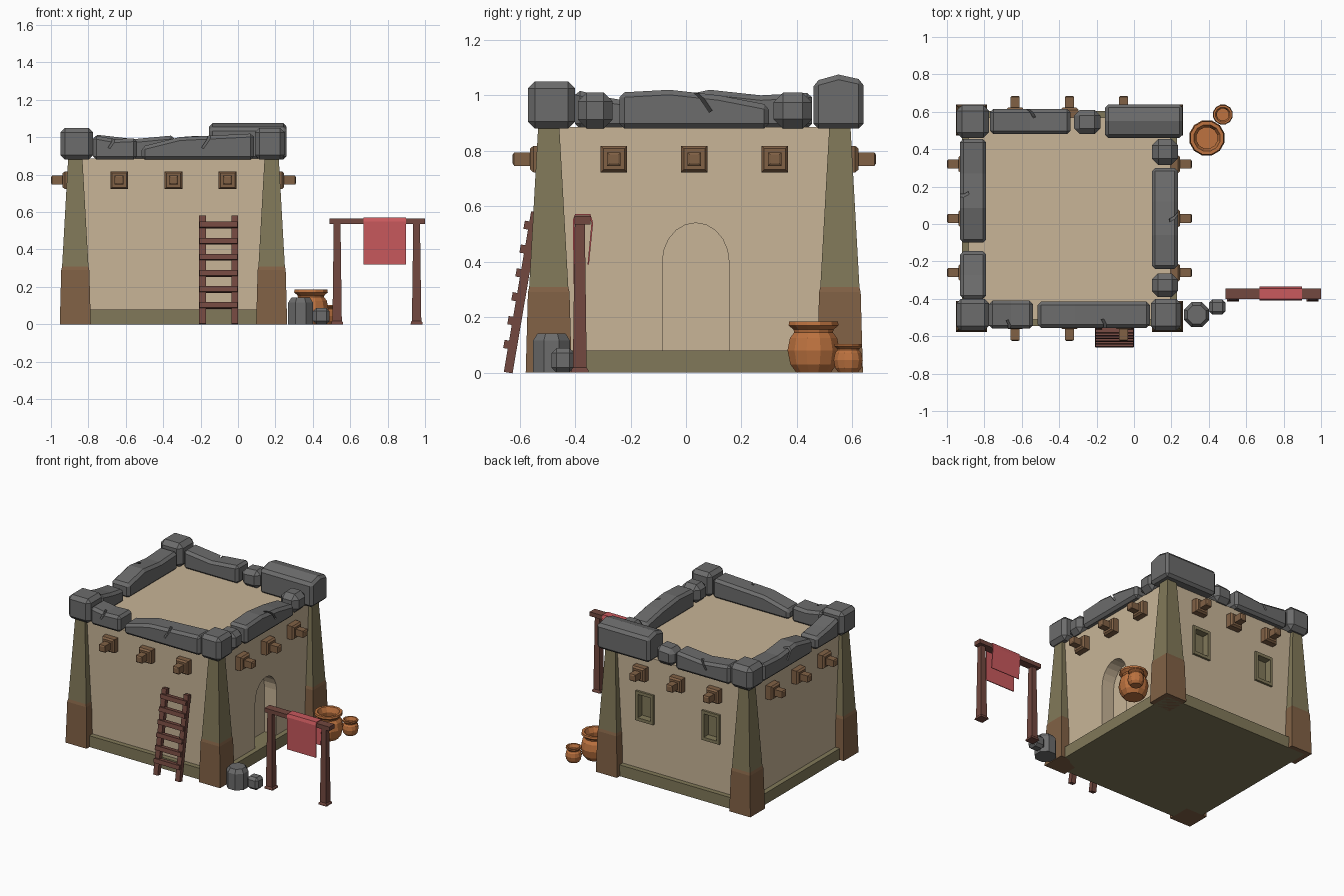
import bpy, bmesh
from math import pi, cos, sin, atan
from mathutils import Matrix, Vector

if "Cube" in bpy.data.objects:
    bpy.data.objects.remove(bpy.data.objects["Cube"])

CX, CY = -0.345, 0.03   # middle of the house


def material(name, r, g, b):
    m = bpy.data.materials.new(name)
    m.diffuse_color = (r, g, b, 1)
    m.use_nodes = True
    m.node_tree.nodes["Principled BSDF"].inputs["Base Color"].default_value = m.diffuse_color
    return m


SAND = material("sand_plaster", 0.58, 0.46, 0.31)
OLIVE = material("olive_plaster", 0.22, 0.19, 0.10)
BROWN = material("brown_timber", 0.22, 0.12, 0.06)
DARK = material("dark_timber", 0.17, 0.065, 0.05)
CLOTH = material("red_cloth", 0.58, 0.10, 0.11)
CLAY = material("clay", 0.51, 0.17, 0.05)
STONE = material("grey_stone", 0.15, 0.15, 0.15)


def finish(bm, name, mat):
    bmesh.ops.recalc_face_normals(bm, faces=bm.faces)
    me = bpy.data.meshes.new(name)
    bm.to_mesh(me)
    bm.free()
    if mat:
        me.materials.append(mat)
    ob = bpy.data.objects.new(name, me)
    bpy.context.collection.objects.link(ob)
    return ob


def bevel(bm, width):
    edges = [e for e in bm.edges if e.calc_face_angle(0) > 0.5]
    bmesh.ops.bevel(bm, geom=edges, offset=width, segments=1, affect='EDGES')


def box(name, lo, hi, mat, tilt=None, bev=0):
    bm = bmesh.new()
    lo, hi = Vector(lo), Vector(hi)
    bmesh.ops.create_cube(bm, size=1, matrix=Matrix.Diagonal((*(hi - lo), 1)))
    if bev:
        bevel(bm, bev)
    m = Matrix.Translation((lo + hi) / 2)
    bm.transform(m @ tilt if tilt else m)
    return finish(bm, name, mat)


def loft(name, matrix, sections, mat, sides=4):
    """Stack of regular polygons, sections = (height, half width)."""
    bm = bmesh.new()
    rings = []
    for z, h in sections:
        r = h / cos(pi / sides)
        rings.append([bm.verts.new((r * cos(pi / sides * (2 * i + 1)), r * sin(pi / sides * (2 * i + 1)), z))
                      for i in range(sides)])
    for a, b in zip(rings, rings[1:]):
        for i in range(sides):
            j = (i + 1) % sides
            bm.faces.new((a[i], a[j], b[j], b[i]))
    bm.faces.new(rings[0])
    bm.faces.new(rings[-1])
    bm.transform(matrix)
    return finish(bm, name, mat)


def extrude(name, points, vec, mat, bev=0):
    bm = bmesh.new()
    f = bm.faces.new([bm.verts.new(p) for p in points])
    out = bmesh.ops.extrude_face_region(bm, geom=[f], use_keep_orig=True)
    bmesh.ops.translate(bm, vec=vec, verts=[v for v in out['geom'] if isinstance(v, bmesh.types.BMVert)])
    bmesh.ops.recalc_face_normals(bm, faces=bm.faces)
    if bev:
        bevel(bm, bev)
    return finish(bm, name, mat)


def cut(ob, cutter):
    cutter.hide_render = True
    mod = ob.modifiers.new("cut", 'BOOLEAN')
    mod.operation, mod.object, mod.solver = 'DIFFERENCE', cutter, 'EXACT'
    bpy.context.view_layer.objects.active = ob
    bpy.ops.object.modifier_apply(modifier=mod.name)
    bpy.data.objects.remove(cutter)


T = Matrix.Translation

# House body and plinth
walls = box("walls", (CX - .54, CY - .54, .01), (CX + .54, CY + .54, .885), SAND)
box("plinth", (CX - .575, CY - .575, 0), (CX + .575, CY + .575, .08), OLIVE)

# Arched doorway recess on the right side
arch = [(.1, -.085, .07), (.1, .155, .07)]
arch += [(.1, .035 + .12 * cos(pi * i / 10), .40 + .14 * sin(pi * i / 10)) for i in range(11)]
cut(walls, extrude("door_cutter", arch, (.2, 0, 0), None))

# Framed windows on the back
yb = CY + .54
for x in (-.08, -.6):
    cut(walls, box("window_cutter", (x - .06, yb - .05, .43), (x + .06, yb + .05, .62), None))
    frame = box("window_frame", (x - .07, yb - .045, .42), (x + .07, yb + .015, .63), OLIVE)
    cut(frame, box("window_cutter", (x - .05, yb - .035, .442), (x + .05, yb + .05, .608), None))

# Corner pillars with timber feet
for sx in (-1, 1):
    for sy in (-1, 1):
        m = T((CX + sx * .525, CY + sy * .525, 0))
        loft("pillar_foot", m, [(0, .083), (.29, .075), (.315, .069)], BROWN)
        loft("pillar", m, [(.3, .071), (.89, .038)], OLIVE)

# Beam ends, three on each side
for k in range(4):
    for d in (-.29, 0, .29):
        m = T((CX, CY, 0)) @ Matrix.Rotation(k * pi / 2, 4, 'Z') @ T((d, 0, .77)) @ Matrix.Rotation(pi / 2, 4, 'X')
        loft("beam_block", m, [(.52, .042), (.53, .048), (.58, .048), (.592, .038)], BROWN)
        loft("beam_end", m, [(.58, .024), (.65, .024), (.655, .016)], BROWN)


# Parapet stones: run along x or y, with an uneven top
def stone(name, axis, a, b, tops, bev=.018, cracks=()):
    n = len(tops) - 1
    prof = [(a[0], .88), (a[1], .88)] + [(a[1] + (a[0] - a[1]) * i / n, z) for i, z in enumerate(reversed(tops))]
    w = b[1] - b[0]
    if axis == 'x':
        ob = extrude(name, [(p, b[0], z) for p, z in prof], (0, w, 0), STONE, bev)
    else:
        ob = extrude(name, [(b[0], p, z) for p, z in prof], (w, 0, 0), STONE, bev)
    for pos, side, z in cracks:   # thin slanted grooves in the outer top edge
        mid = (pos, b[side], z) if axis == 'x' else (b[side], pos, z)
        s = Vector((.006, .05, .07)) if axis == 'x' else Vector((.05, .006, .07))
        tilt = Matrix.Rotation(.6, 4, 'Y' if axis == 'x' else 'X') @ Matrix.Rotation(.4, 4, 'Z')
        cut(ob, box("crack_cutter", Vector(mid) - s, Vector(mid) + s, None, tilt))
    return ob


stone("corner_stone", 'x', (-.95, -.775), (-.57, -.40), [1.05, 1.05], .025)
stone("corner_stone", 'x', (.09, .25), (-.57, -.40), [1.05, 1.05], .025)
stone("corner_stone", 'x', (-.95, -.775), (.46, .635), [1.05, 1.05], .03)
stone("corner_stone_long", 'y', (.46, .64), (-.155, .26), [1.05, 1.075, 1.055], .018)
stone("front_stone", 'x', (-.775, -.54), (-.56, -.41), [1.01, .99, .995], cracks=[(-.65, 0, 1.0)])
stone("front_stone_long", 'x', (-.515, .085), (-.555, -.415), [.95, 1.0, 1.01, 1.02], cracks=[(-.15, 0, 1.0)])
stone("right_stone_small", 'y', (-.39, -.265), (.095, .235), [1.01, 1.01], .032)
stone("right_stone_long", 'y', (-.24, .30), (.095, .235), [1.01, 1.02, 1.0, .965], cracks=[(.05, 1, 1.0)])
stone("right_stone_small", 'y', (.315, .455), (.095, .235), [1.01, 1.01], .035)
stone("back_stone_long", 'x', (-.77, -.34), (.48, .615), [1.015, .99, 1.01], cracks=[(-.55, 1, 1.0)])
stone("back_stone_small", 'x', (-.32, -.18), (.48, .61), [1.0, 1.01], .03)
stone("left_stone_long", 'y', (-.10, .455), (-.93, -.79), [.98, 1.02, 1.0, 1.01], cracks=[(.15, 0, 1.0)])
stone("left_stone", 'y', (-.40, -.145), (-.93, -.79), [1.02, .99, .97])

# Leaning ladder
lean = atan(.17)
tilt = Matrix.Rotation(-lean, 4, 'X')
for x in (-.19, -.018):
    box("ladder_rail", (x - .018, -.608, -.004), (x + .018, -.576, .583), DARK, tilt)
for i in range(6):
    z = .10 + i * .086
    y = -.642 + .17 * z - .006
    box("ladder_rung", (-.205, y - .026, z - .015), (-.003, y + .015, z + .015), DARK, tilt)

# Drying rack with cloth
for x in (.53, .955):
    loft("rack_post", T((x, -.383, 0)), [(0, .032), (.012, .03), (.018, .025), (.54, .018)], DARK)
box("rack_bar", (.49, -.402, .535), (1.0, -.345, .565), DARK)
outer = [(-.405, .32), (-.408, .55), (-.400, .572), (-.345, .572), (-.335, .54), (-.35, .39)]
inner = [(-.355, .39), (-.341, .54), (-.349, .567), (-.397, .567), (-.402, .55), (-.399, .32)]
extrude("hanging_cloth", [(.67, y, z) for y, z in outer + inner], (.228, 0, 0), CLOTH)

# Clay pots
pot = [(0, .062), (.03, .084), (.08, .094), (.125, .085), (.145, .07), (.155, .072),
       (.17, .09), (.185, .088), (.185, .07), (.15, .056), (.06, .072)]
loft("large_pot", T((.39, .46, 0)), pot, CLAY, 12)
loft("small_pot", T((.475, .585, 0)) @ Matrix.Scale(.56, 4), pot, CLAY, 12)

# Loose rocks beside the front corner
loft("large_rock", T((.335, -.485, 0)), [(0, .067), (.115, .067), (.142, .05)], STONE, 8)
box("small_rock", (.402, -.485, 0), (.49, -.403, .088), STONE, bev=.018)
